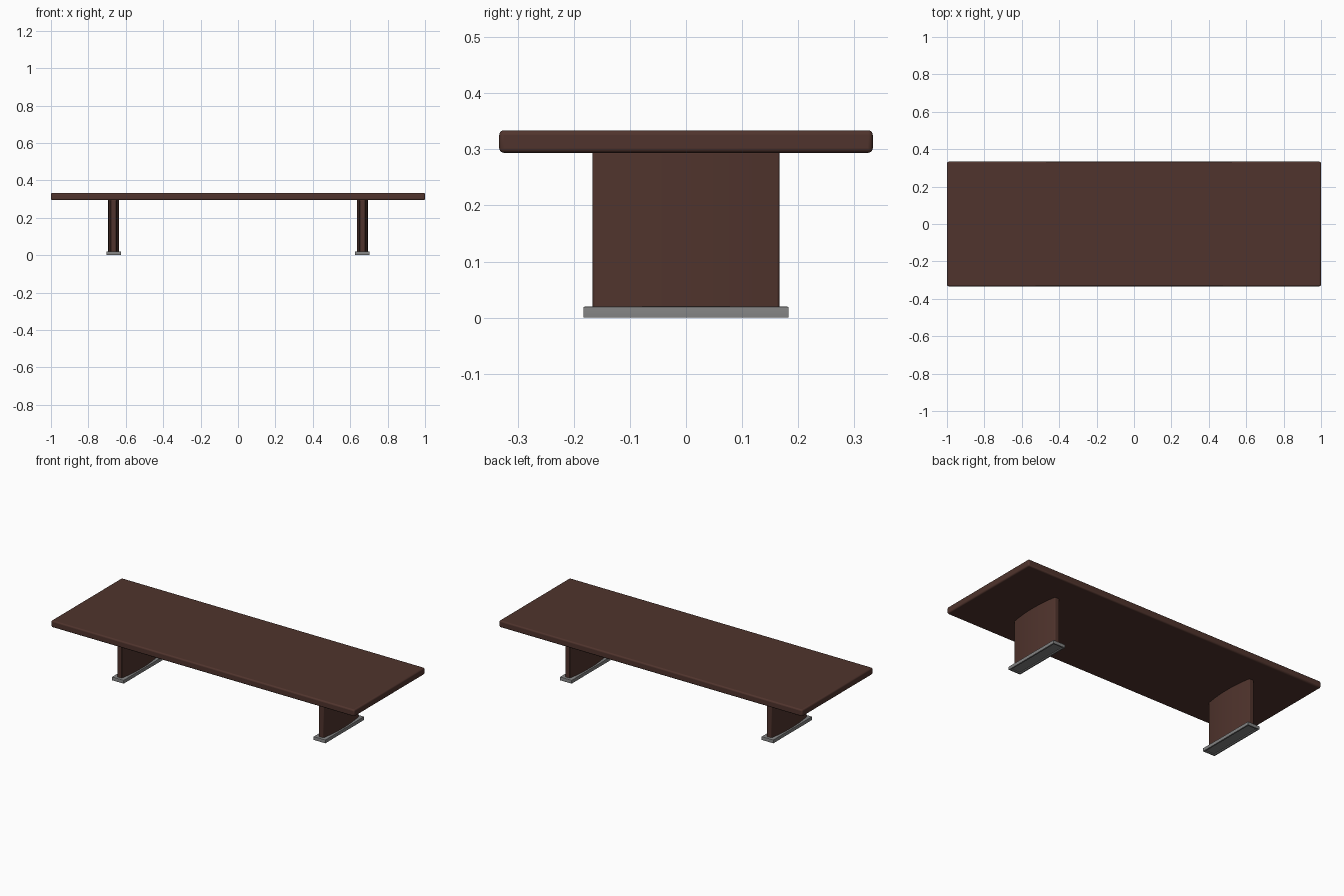
import bpy, bmesh, math

if "Cube" in bpy.data.objects:
    bpy.data.objects.remove(bpy.data.objects["Cube"])

def material(name, rgb):
    m = bpy.data.materials.new(name)
    m.diffuse_color = (*rgb, 1)
    m.use_nodes = True
    m.node_tree.nodes["Principled BSDF"].inputs["Base Color"].default_value = m.diffuse_color
    return m

wood = material("dark brown wood", (0.08, 0.034, 0.026))
metal = material("grey metal", (0.22, 0.22, 0.22))

def finish(bm, name, mat, loc, bevel, segments):
    bmesh.ops.recalc_face_normals(bm, faces=bm.faces)
    me = bpy.data.meshes.new(name)
    bm.to_mesh(me)
    bm.free()
    me.materials.append(mat)
    ob = bpy.data.objects.new(name, me)
    ob.location = loc
    bpy.context.collection.objects.link(ob)
    if bevel:
        b = ob.modifiers.new("bevel", 'BEVEL')
        b.width, b.segments = bevel, segments
        b.limit_method, b.angle_limit = 'ANGLE', math.radians(40)
    bpy.context.view_layer.objects.active = ob
    ob.select_set(True)
    bpy.ops.object.shade_smooth_by_angle(angle=math.radians(35))
    ob.select_set(False)
    return ob

def box(size):
    bm = bmesh.new()
    bmesh.ops.create_cube(bm, size=1)
    bmesh.ops.scale(bm, vec=size, verts=bm.verts)
    return bm

def prism(points, z0, z1):
    bm = bmesh.new()
    f = bm.faces.new([bm.verts.new((x, y, z0)) for x, y in points])
    r = bmesh.ops.extrude_face_region(bm, geom=[f])
    up = [v for v in r["geom"] if isinstance(v, bmesh.types.BMVert)]
    bmesh.ops.translate(bm, vec=(0, 0, z1 - z0), verts=up)
    return bm

# table top with softened edges
finish(box((2.0, 0.666, 0.04)), "table_top", wood, (0, 0, 0.314), 0.008, 3)

# bowed leg section: narrow ends, swelling to full thickness in the middle
N, HALF = 16, 0.1665
side = []
for i in range(N + 1):
    y = -HALF + 2 * HALF * i / N
    side.append((0.015 + 0.015 * (1 - (y / HALF) ** 2), y))
section = side + [(-x, y) for x, y in reversed(side)]

for s, label in ((-1, "left"), (1, "right")):
    x = s * 0.665
    finish(prism(section, 0.015, 0.296), label + "_leg", wood, (x, 0, 0), 0.003, 2)

    # foot plate with a chamfered top and a shallow recess underneath
    bm = box((0.078, 0.366, 0.02))
    top = [e for e in bm.edges if all(v.co.z > 0 for v in e.verts)]
    bmesh.ops.bevel(bm, geom=top, offset=0.003, segments=2, profile=0.5, affect='EDGES')
    bm.normal_update()
    base = [f for f in bm.faces if f.normal.z < -0.9]
    bmesh.ops.inset_region(bm, faces=base, thickness=0.012, depth=0)
    bm.normal_update()
    inner = min((f for f in bm.faces if f.normal.z < -0.9),
                key=lambda f: f.calc_center_median().length - f.calc_area() * 100)
    r = bmesh.ops.extrude_face_region(bm, geom=[inner])
    bmesh.ops.translate(bm, vec=(0, 0, 0.006),
                        verts=[v for v in r["geom"] if isinstance(v, bmesh.types.BMVert)])
    if inner.is_valid:
        bmesh.ops.delete(bm, geom=[inner], context='FACES_ONLY')
    finish(bm, label + "_foot", metal, (x, 0, 0.01), 0, 1)
